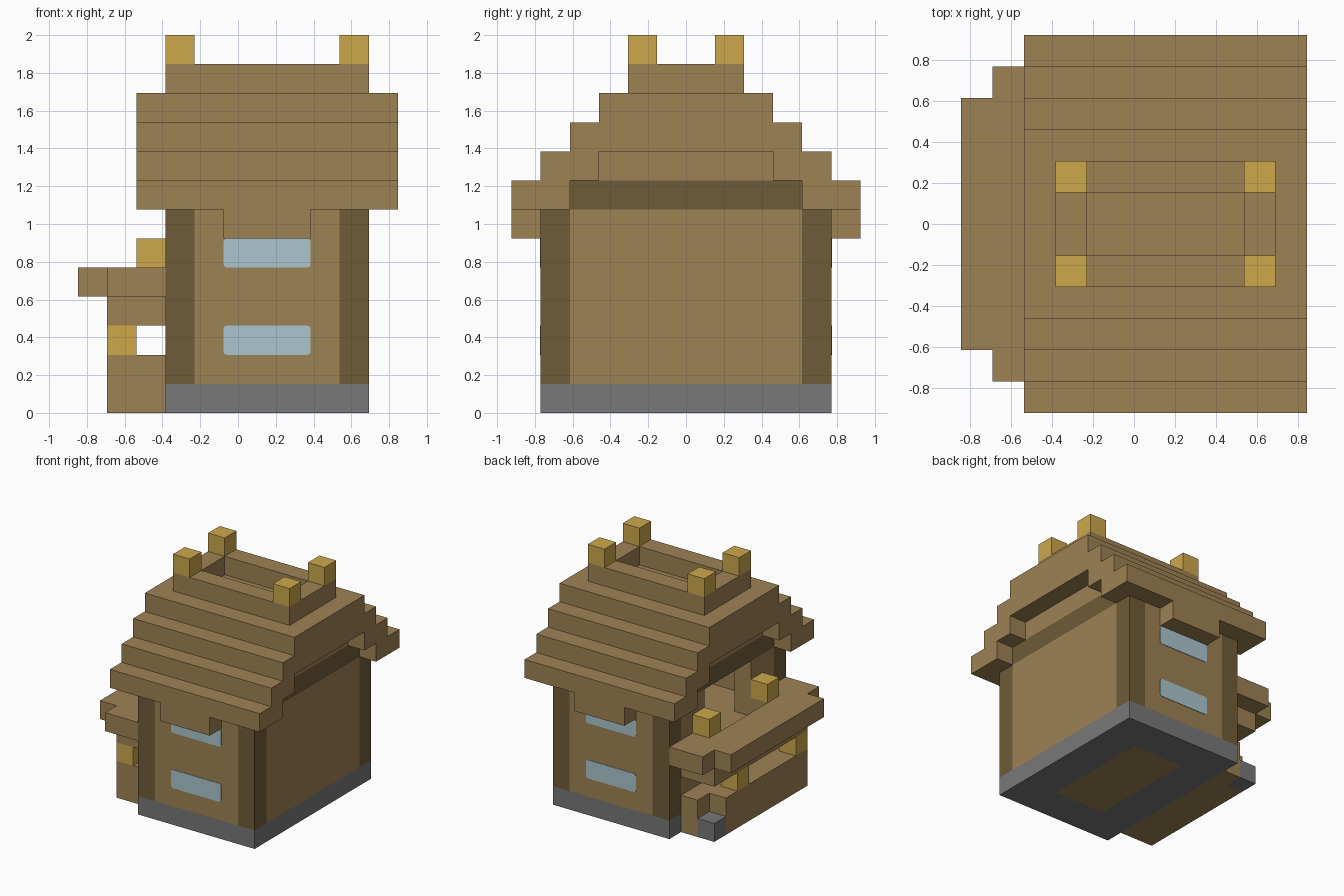
import bpy, bmesh
from mathutils import Vector

cube = bpy.data.objects.get("Cube")
if cube:
    bpy.data.objects.remove(cube, do_unlink=True)

U = 2 / 13                       # one block
CENTRE = Vector((5.5, 6, 0))     # block grid origin to world origin


def material(name, rgb):
    m = bpy.data.materials.new(name)
    m.use_nodes = True
    colour = [(c / 255 / 12.92 if c < 11 else ((c / 255 + 0.055) / 1.055) ** 2.4) for c in rgb] + [1]
    m.diffuse_color = colour
    m.node_tree.nodes["Principled BSDF"].inputs["Base Color"].default_value = colour
    return m


plank = material("plank brown", (158, 130, 84))
log = material("dark log brown", (111, 92, 56))
stone = material("stone grey", (120, 120, 120))
gold = material("golden wood", (205, 168, 76))
glass = material("pale blue glass", (171, 198, 207))


def blocks(name, mat, *boxes, mirror=False):
    """One object made of boxes given as (x0, x1, y0, y1, z0, z1) in blocks."""
    boxes = list(boxes)
    if mirror:                   # repeat front to back
        boxes += [(a, b, 12 - d, 12 - c, e, f) for a, b, c, d, e, f in boxes]
    bm = bmesh.new()
    for a, b, c, d, e, f in boxes:
        low, high = Vector((a, c, e)), Vector((b, d, f))
        made = bmesh.ops.create_cube(bm, size=1)["verts"]
        for v in made:
            offset = Vector(v.co * (high - low))
            v.co = ((low + high) / 2 + offset - CENTRE) * U
    mesh = bpy.data.meshes.new(name)
    bm.to_mesh(mesh)
    bm.free()
    mesh.materials.append(mat)
    obj = bpy.data.objects.new(name, mesh)
    bpy.context.collection.objects.link(obj)
    return obj


# Foundation ring and floors
blocks("foundation_ends", stone, (3, 10, 1, 3, 0, 1), mirror=True)
blocks("foundation_sides", stone, (3, 5, 3, 9, 0, 1), (8, 10, 3, 9, 0, 1))
blocks("ground_floor", plank, (5, 8, 3, 9, 0, 1))
blocks("upper_floor", plank, (4, 9, 2, 10, 3, 4))

# Corner posts, gable beams and walls
blocks("corner_posts", log, (3, 4, 1, 2, 1, 7), (9, 10, 1, 2, 1, 7), mirror=True)
blocks("gable_beams", log, (3, 4, 2, 10, 7, 8), (9, 10, 2, 10, 7, 8))
blocks("end_walls", plank, (4, 9, 1, 2, 1, 7), mirror=True)
blocks("left_wall", plank, (9, 10, 2, 10, 1, 7))
blocks("right_wall_base", plank, (3, 4, 2, 10, 1, 4))
blocks("balcony_door_sides", plank, (3, 4, 2, 4, 4, 7), mirror=True)
blocks("gable_panels", plank, (3, 4, 3, 9, 8, 9), (9, 10, 3, 9, 8, 9))

# Windows: thin plates with clipped round corners
for row in (2, 5):
    for side, y in (("front", 1), ("back", 11)):
        pane = blocks(f"{side}_window_{row}", glass, (5, 8, y - 0.025, y + 0.025, row, row + 1))
        bm = bmesh.new()
        bm.from_mesh(pane.data)
        corners = [e for e in bm.edges
                   if abs((e.verts[0].co - e.verts[1].co).normalized().y) > 0.9]
        bmesh.ops.bevel(bm, geom=corners, offset=0.018, segments=3, profile=0.5, affect="EDGES")
        bm.to_mesh(pane.data)
        bm.free()

# Stepped roof
for step in range(2):
    blocks(f"roof_step_{step + 1}", plank, (2, 11, step, step + 2, 7 + step, 8 + step), mirror=True)
for step in (2, 3):
    blocks(f"roof_step_{step + 1}", plank, (2, 11, step, 12 - step, 7 + step, 8 + step))
blocks("window_awnings", plank, (5, 8, 0, 1, 6, 7), mirror=True)
blocks("roof_rim_long", plank, (3, 10, 4, 5, 11, 12), mirror=True)
blocks("roof_rim_short", plank, (3, 4, 5, 7, 11, 12), (9, 10, 5, 7, 11, 12))
blocks("roof_finials", gold, (3, 4, 4, 5, 12, 13), (9, 10, 4, 5, 12, 13), mirror=True)

# Side porch with steps
blocks("porch_base", plank, (1, 3, 2, 9, 0, 2))
blocks("porch_upper_step", plank, (2, 3, 9, 10, 0, 2))
blocks("porch_lower_step", stone, (1, 2, 9, 10, 0, 1))
blocks("porch_posts", gold, (1, 2, 2, 3, 2, 3), (1, 2, 7, 8, 2, 3))

# Balcony above the porch
blocks("balcony_floor", plank, (1, 3, 2, 10, 3, 4))
blocks("balcony_outer_rail", plank, (0, 1, 2, 10, 4, 5))
blocks("balcony_inner_rail", plank, (1, 2, 1, 11, 4, 5))
blocks("balcony_ends", plank, (2, 3, 1, 4, 4, 5), mirror=True)
blocks("balcony_finials", gold, (2, 3, 3, 4, 5, 6), mirror=True)
